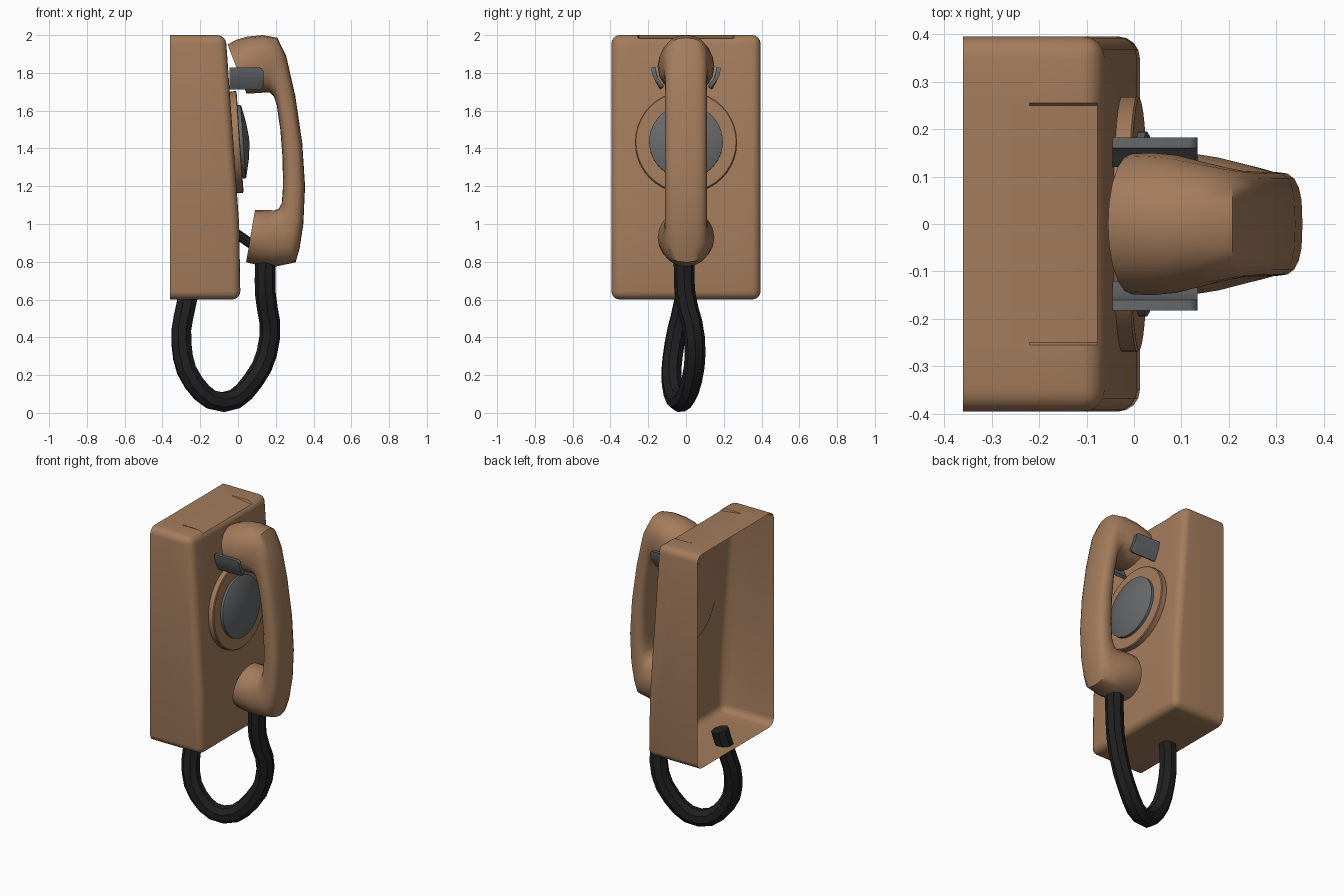
import bpy, bmesh, math
from mathutils import Vector, Matrix

if "Cube" in bpy.data.objects:
    bpy.data.objects.remove(bpy.data.objects["Cube"])


def material(name, rgb):
    m = bpy.data.materials.new(name)
    m.diffuse_color = (*rgb, 1)
    m.use_nodes = True
    m.node_tree.nodes["Principled BSDF"].inputs["Base Color"].default_value = m.diffuse_color
    return m


BROWN = material("tan_brown", (0.37, 0.202, 0.108))
GREY = material("mid_grey", (0.14, 0.143, 0.15))
BLACK = material("black_rubber", (0.014, 0.014, 0.014))


def smooth(ob, angle=35):
    bpy.ops.object.select_all(action='DESELECT')
    ob.select_set(True)
    bpy.context.view_layer.objects.active = ob
    bpy.ops.object.shade_smooth_by_angle(angle=math.radians(angle))


def finish(name, bm, mat, angle=35):
    bmesh.ops.recalc_face_normals(bm, faces=bm.faces[:])
    me = bpy.data.meshes.new(name)
    bm.to_mesh(me)
    bm.free()
    me.materials.append(mat)
    ob = bpy.data.objects.new(name, me)
    bpy.context.collection.objects.link(ob)
    smooth(ob, angle)
    return ob


def loft(bm, rings, cap=True):
    vs = [[bm.verts.new(p) for p in r] for r in rings]
    n = len(vs[0])
    for a, b in zip(vs, vs[1:]):
        for i in range(n):
            bm.faces.new((a[i], a[(i + 1) % n], b[(i + 1) % n], b[i]))
    if cap:
        bm.faces.new(vs[0])
        bm.faces.new(vs[-1])
    return vs


# housing: sloped-front box with rounded edges, open at the wall side
BACK = -0.36
profile = [(BACK, 0.6), (0.013, 0.6), (0.006, 1.0), (-0.065, 2.0), (BACK, 2.0)]
bm = bmesh.new()
loft(bm, [[(x, y, z) for x, z in profile] for y in (-0.395, 0.395)])
bmesh.ops.recalc_face_normals(bm, faces=bm.faces[:])


def at_back(v):
    return v.co.x < BACK + 0.001


edges = [e for e in bm.edges
         if not all(at_back(v) for v in e.verts)
         and not all(abs(v.co.z - 1.0) < 0.01 for v in e.verts)]
bmesh.ops.bevel(bm, geom=edges, offset=0.045, offset_type='OFFSET',
                segments=4, profile=0.5, affect='EDGES')
bmesh.ops.delete(bm, geom=[f for f in bm.faces if all(at_back(v) for v in f.verts)],
                 context='FACES_ONLY')
# shallow sloping recess along the front of the top
cuts = [((0, y, 0), (0, 1, 0)) for y in (-0.255, -0.25, 0.25, 0.255)]
for co, no in cuts + [((-0.22, 0, 0), (1, 0, 0))]:
    bmesh.ops.bisect_plane(bm, geom=bm.verts[:] + bm.edges[:] + bm.faces[:],
                           plane_co=co, plane_no=no)
for v in bm.verts:
    if abs(v.co.y) < 0.252 and v.co.x > -0.215 and v.co.z > 1.95:
        v.co.z = min(v.co.z, 2.0 - 0.125 * (v.co.x + 0.22))
finish("housing", bm, BROWN)

# handset: one loft from the ear cup through the grip to the mouth cup
# each section: inner x, z, outer x, z, half width, squareness
sections = [
    (0.045, 1.69, -0.055, 1.95, 0.148, 2.0),
    (0.085, 1.692, -0.01, 1.975, 0.15, 2.0),
    (0.13, 1.695, 0.05, 1.992, 0.145, 2.1),
    (0.168, 1.695, 0.13, 2.0, 0.130, 2.3),
    (0.19, 1.675, 0.208, 1.986, 0.118, 2.6),
    (0.205, 1.63, 0.255, 1.89, 0.112, 3.0),
    (0.224, 1.5, 0.303, 1.68, 0.110, 3.0),
    (0.236, 1.35, 0.340, 1.43, 0.110, 3.0),
    (0.238, 1.2, 0.355, 1.2, 0.110, 3.0),
    (0.232, 1.11, 0.346, 1.0, 0.110, 3.0),
    (0.215, 1.08, 0.326, 0.87, 0.114, 2.7),
    (0.19, 1.072, 0.305, 0.797, 0.122, 2.4),
    (0.155, 1.074, 0.20, 0.775, 0.140, 2.1),
    (0.12, 1.075, 0.11, 0.782, 0.150, 2.0),
    (0.09, 1.075, 0.043, 0.797, 0.148, 2.0),
]


def spow(v, n):
    return math.copysign(abs(v) ** (2 / n), v)


rings = []
for xi, zi, xo, zo, w, n in sections:
    a, b = Vector((xi, 0, zi)), Vector((xo, 0, zo))
    ring = []
    for k in range(20):
        t = 2 * math.pi * k / 20
        p = (a + b) / 2 + (b - a) / 2 * spow(math.cos(t), n)
        ring.append(p + Vector((0, w * spow(math.sin(t), n), 0)))
    rings.append(ring)
bm = bmesh.new()
loft(bm, rings)
finish("handset", bm, BROWN, 45)


# dial parts: turned about the normal of the sloping front
def turned(name, rows, mat, seg=40):
    m = Matrix.Translation((-0.015, 0, 1.433)) @ Matrix.Rotation(math.radians(86), 4, 'Y')
    bm = bmesh.new()
    loft(bm, [[m @ Vector((r * math.cos(2 * math.pi * k / seg),
                           r * math.sin(2 * math.pi * k / seg), h))
               for k in range(seg)] for r, h in rows])
    return finish(name, bm, mat, 30)


turned("dial_surround", [(0.27, -0.014), (0.27, 0.022), (0.265, 0.026)], BROWN)
turned("dial", [(0.195, 0.02), (0.195, 0.042), (0.188, 0.046),
                (0.1, 0.065), (0.02, 0.075)], GREY)

# cradle hooks: slanted plates either side of the ear cup
for side, label in ((-1, "left"), (1, "right")):
    outer = [(0.182, 1.828), (0.176, 1.79), (0.160, 1.75), (0.138, 1.712)]
    inner = [(0.120, 1.722), (0.142, 1.76), (0.156, 1.797), (0.160, 1.828)]
    section = outer + inner
    bm = bmesh.new()
    mid = Vector((0.155, 1.77))
    rows = []
    for x, s in ((-0.045, 1), (0.115, 1), (0.128, 0.9), (0.134, 0.7)):
        rows.append([(x, side * y, mid.y + (z - mid.y) * s) for y, z in section])
    loft(bm, rows)
    finish(label + "_cradle_hook", bm, GREY, 40)


# tubes: cord and lower rest
def tube(name, pts, radius, mat, steps):
    cu = bpy.data.curves.new(name, 'CURVE')
    cu.dimensions = '3D'
    cu.bevel_depth = radius
    cu.bevel_resolution = 2
    cu.resolution_u = steps
    cu.use_fill_caps = True
    sp = cu.splines.new('BEZIER')
    sp.bezier_points.add(len(pts) - 1)
    for bp, p in zip(sp.bezier_points, pts):
        bp.co = p
        bp.handle_left_type = bp.handle_right_type = 'AUTO'
    cu.materials.append(mat)
    ob = bpy.data.objects.new(name, cu)
    bpy.context.collection.objects.link(ob)
    bpy.ops.object.select_all(action='DESELECT')
    ob.select_set(True)
    bpy.context.view_layer.objects.active = ob
    bpy.ops.object.convert(target='MESH')
    smooth(bpy.context.view_layer.objects.active, 30)


tube("cord", [(0.145, -0.01, 0.82), (0.145, -0.005, 0.63), (0.168, 0.045, 0.40),
              (0.08, 0.03, 0.17), (-0.08, -0.03, 0.057), (-0.235, -0.075, 0.16),
              (-0.30, -0.06, 0.37), (-0.275, -0.015, 0.57), (-0.245, 0, 0.69)],
     0.055, BLACK, 3)
tube("lower_rest", [(-0.01, 0, 0.95), (0.09, 0, 0.88)], 0.026, BLACK, 1)
